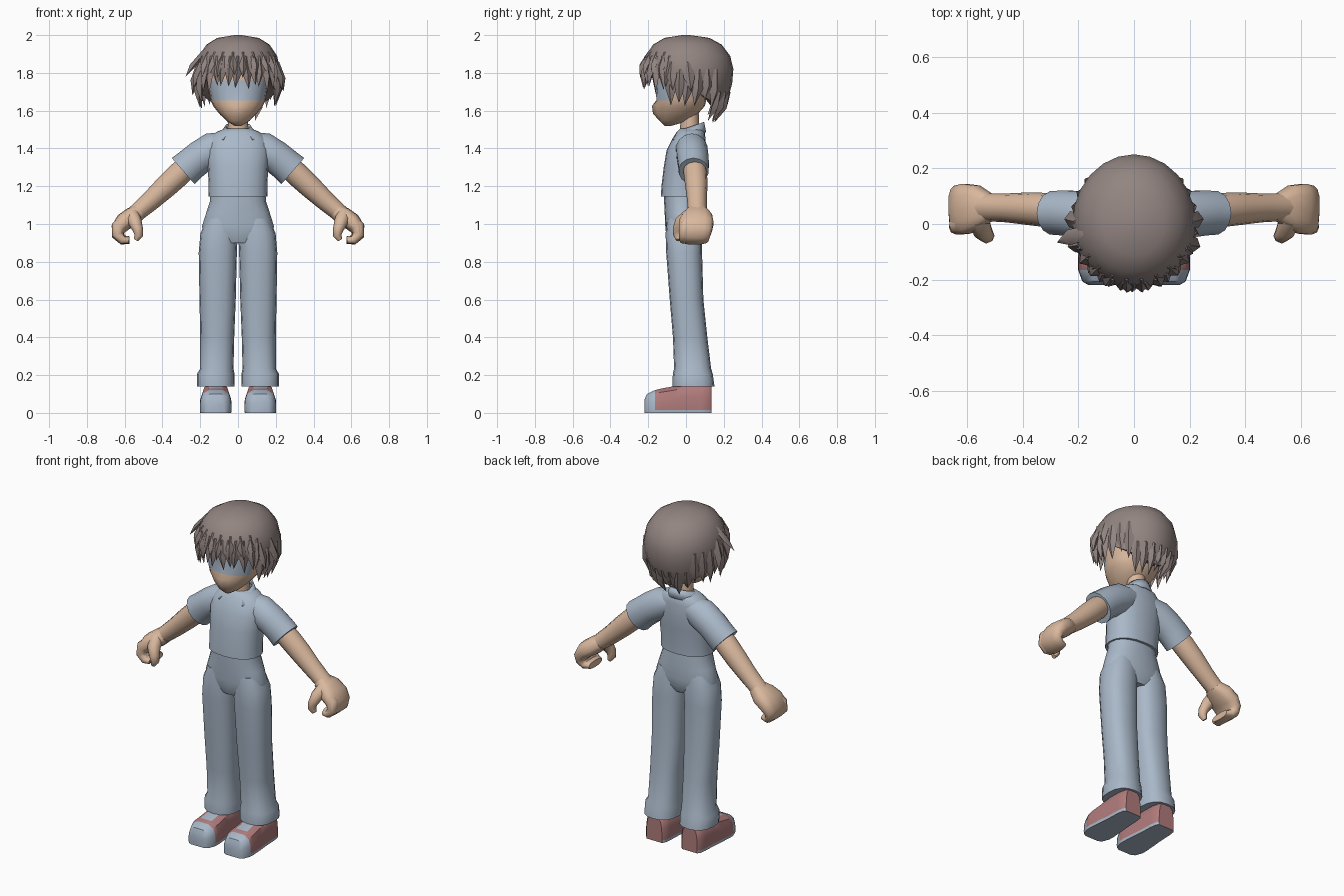
import bpy, bmesh, math, random
from mathutils import Vector

if "Cube" in bpy.data.objects:
    bpy.data.objects.remove(bpy.data.objects["Cube"])

random.seed(4)


def material(name, rgb):
    m = bpy.data.materials.new(name)
    m.diffuse_color = (*rgb, 1)
    m.use_nodes = True
    m.node_tree.nodes["Principled BSDF"].inputs["Base Color"].default_value = m.diffuse_color
    return m


BLUE = material("blue_grey", (0.40, 0.48, 0.58))
SKIN = material("skin", (0.70, 0.48, 0.34))
HAIR = material("brown_hair", (0.29, 0.235, 0.22))
RED = material("dusty_red", (0.44, 0.20, 0.20))


def finish(name, bm, mats, mirror=False, angle=50, rule=None):
    bmesh.ops.recalc_face_normals(bm, faces=bm.faces[:])
    if rule:
        for f in bm.faces:
            f.material_index = rule(f.calc_center_median(), f.normal)
    me = bpy.data.meshes.new(name)
    bm.to_mesh(me)
    bm.free()
    for m in mats:
        me.materials.append(m)
    me.shade_smooth()
    me.set_sharp_from_angle(angle=math.radians(angle))
    ob = bpy.data.objects.new(name, me)
    bpy.context.collection.objects.link(ob)
    if mirror:
        ob.modifiers.new("mirror", 'MIRROR').use_mirror_merge = False
    return ob


def skin_rings(bm, rings, caps=True):
    rows = [[bm.verts.new(p) for p in r] for r in rings]
    n = len(rows[0])
    for a, b in zip(rows, rows[1:]):
        for i in range(n):
            bm.faces.new((a[i], a[(i + 1) % n], b[(i + 1) % n], b[i]))
    if caps:
        bm.faces.new(rows[0])
        bm.faces.new(rows[-1])
    return rows


def tube(name, rings, mats, n=16, p=2.0, flat=False, mirror=False, rule=None):
    """Loft of rings (x, y, z, radius across, radius in depth)."""
    cs = [Vector(r[:3]) for r in rings]
    out = []
    for i, r in enumerate(rings):
        t = Vector((0, 0, 1)) if flat else (cs[min(i + 1, len(cs) - 1)] - cs[max(i - 1, 0)]).normalized()
        v = (Vector((0, 1, 0)) - t * t.y).normalized()
        u = v.cross(t)
        ring = []
        for k in range(n):
            a = 2 * math.pi * k / n
            c, s = math.cos(a), math.sin(a)
            c = math.copysign(abs(c) ** (2 / p), c)
            s = math.copysign(abs(s) ** (2 / p), s)
            ring.append(cs[i] + u * c * r[3] + v * s * r[4])
        out.append(ring)
    bm = bmesh.new()
    skin_rings(bm, out)
    return finish(name, bm, mats, mirror, rule=rule)


# Trousers: hips and legs with turned-up cuffs
tube("hips", [(0, -.015, .90, .12, .075), (0, -.013, .94, .185, .092), (0, -.013, .99, .19, .097),
              (0, -.015, 1.06, .168, .098), (0, -.018, 1.12, .148, .098), (0, -.02, 1.18, .145, .095)],
     [BLUE], 20, 2.3, flat=True)
tube("trouser_leg", [(.085, -.015, 1.03, .08, .085), (.1, -.012, .95, .099, .096), (.107, -.01, .85, .101, .095),
                     (.108, .003, .6, .096, .089), (.11, .022, .4, .09, .091), (.112, .035, .235, .088, .098),
                     (.118, .036, .205, .1, .106), (.118, .04, .14, .099, .111)],
     [BLUE], 16, 2.4, flat=True, mirror=True)

# Shirt: body, short sleeves, collar
tube("shirt_body", [(0, -.02, 1.145, .157, .113), (0, -.018, 1.2, .155, .112), (0, -.008, 1.3, .16, .11),
                    (0, .003, 1.39, .168, .106), (0, .015, 1.45, .155, .088), (0, .025, 1.487, .115, .075),
                    (0, .028, 1.505, .07, .06)], [BLUE], 20, 2.3, flat=True)
tube("sleeve", [(.06, .03, 1.42, .07, .07), (.13, .03, 1.395, .092, .085), (.2, .035, 1.355, .088, .085),
                (.25, .04, 1.315, .088, .083), (.29, .04, 1.28, .092, .08)], [BLUE], 14, mirror=True)
bm = bmesh.new()
top, low = [], []
for i in range(15):
    a = math.radians(-140 + 20 * i)
    k = (1 - math.cos(a)) / 2
    ri, ro = .068, .085 + .045 * k
    top.append(bm.verts.new((ri * math.sin(a), .028 + ri * math.cos(a), 1.54 - .045 * k)))
    low.append(bm.verts.new((ro * math.sin(a), .022 + ro * math.cos(a), 1.485 - .04 * k)))
for i in range(14):
    bm.faces.new((top[i], top[i + 1], low[i + 1], low[i]))
collar = finish("collar", bm, [BLUE])
collar.modifiers.new("thickness", 'SOLIDIFY').thickness = .008

# Arms and curled hands
tube("arm", [(.24, .04, 1.33, .06, .06), (.31, .05, 1.265, .064, .062), (.38, .055, 1.2, .061, .059),
             (.46, .058, 1.125, .053, .052), (.53, .06, 1.065, .047, .05), (.56, .06, 1.04, .045, .055)],
     [SKIN], 12, mirror=True)
tube("palm_and_fingers", [(.515, .06, 1.07, .042, .048), (.56, .06, 1.04, .05, .08), (.605, .055, 1.01, .048, .092),
                          (.632, .05, .975, .04, .09), (.635, .045, .94, .033, .083), (.61, .045, .915, .026, .075),
                          (.575, .045, .915, .02, .06)], [SKIN], 14, 2.6, mirror=True)
tube("index_finger", [(.595, .01, 1.02, .035, .04), (.637, -.005, .985, .034, .032), (.64, -.012, .945, .028, .026),
                      (.612, -.012, .915, .023, .024), (.58, -.01, .912, .015, .016)], [SKIN], 8, mirror=True)
tube("thumb", [(.56, .02, 1.045, .04, .04), (.545, -.025, 1.01, .036, .036), (.53, -.042, .97, .028, .029),
               (.525, -.042, .94, .023, .025), (.54, -.04, .915, .013, .014)], [SKIN], 8, mirror=True)

# Neck and head, with a band of blue across the eyes
tube("neck", [(0, .02, 1.46, .06, .055), (0, .02, 1.53, .053, .05), (0, .015, 1.64, .053, .05)],
     [SKIN], 12, flat=True)
head = tube("head", [(0, -.095, 1.52, .018, .018), (0, -.065, 1.545, .06, .075), (0, -.045, 1.585, .1, .11),
                     (0, -.03, 1.625, .132, .13), (0, -.025, 1.655, .145, .132), (0, -.02, 1.76, .16, .14),
                     (0, 0, 1.86, .165, .16), (0, 0, 1.93, .12, .12)], [SKIN, BLUE], 20, 2.3, flat=True,
            rule=lambda c, nrm: int(1.655 < c.z < 1.76 and c.y < -.085))
for v in head.data.vertices:            # nose and chin ridge
    if abs(v.co.x) < .005 and v.co.y < -.1 and 1.58 < v.co.z < 1.64:
        v.co.y -= .02

# Hair: cap that reaches lower at the back, then pointed locks around its rim
PROFILE = [(1.50, .09), (1.54, .11), (1.60, .165), (1.66, .195), (1.74, .216), (1.82, .222),
           (1.89, .207), (1.95, .167), (1.985, .11), (2.0, .02)]


def radius(z):
    for (z0, r0), (z1, r1) in zip(PROFILE, PROFILE[1:]):
        if z <= z1:
            return r0 + (r1 - r0) * (z - z0) / (z1 - z0)
    return .02


def hair_point(a, z, r):
    """Angle 0 is the front."""
    c = math.cos(a)
    return Vector((r * math.sin(a), -r * c * (1.04 if c > 0 else 1.13), z))


def rim(a):
    c = math.cos(a)
    return 1.73 + (.07 if c > 0 else .13) * c


N = 24
angles = [2 * math.pi * i / N for i in range(N)]
rings = [[hair_point(a, z, radius(z)) for a in angles] for z, _ in reversed(PROFILE[5:])]
for t in (.35, .7, 1):
    rings.append([hair_point(a, 1.82 + (rim(a) - 1.82) * t, radius(1.82 + (rim(a) - 1.82) * t)) for a in angles])
rings.append([hair_point(a, rim(a) + .02, radius(rim(a)) * .72) for a in angles])
bm = bmesh.new()
rows = skin_rings(bm, rings, caps=False)
bm.faces.new(rows[0])
finish("hair_cap", bm, [HAIR], angle=45)

bm = bmesh.new()


def lock(deg, z0, z1, half, tip_r, lean=0):
    a, w = math.radians(deg), math.radians(half)
    zm = z0 + (z1 - z0) * .55
    rm = (radius(z0) + tip_r) / 2 + .012
    sections = []
    for z, r, k, d in ((z0, radius(z0) - .008, 1, 0), (zm, rm, .8, .4)):
        b = a + math.radians(lean) * d
        sections.append([hair_point(b - w * k, z, r - .006), hair_point(b, z, r + .012),
                         hair_point(b + w * k, z, r - .006), hair_point(b, z, r - .03)])
    rows = skin_rings(bm, sections, caps=False)
    tip = bm.verts.new(hair_point(a + math.radians(lean), z1, tip_r))
    for i in range(4):
        bm.faces.new((rows[-1][i], rows[-1][(i + 1) % 4], tip))
    bm.faces.new(rows[0])


rand = random.uniform
for i in range(13):                      # fringe
    d = -66 + 11 * i
    lock(d, 1.89, 1.735 - .04 * abs(d) / 66 + rand(-.025, .02), 8, .218, rand(-5, 5))
for i in range(8):                       # second, shorter fringe layer
    lock(-56 + 16 * i, 1.91, 1.77 + rand(-.015, .02), 7, .236, rand(-5, 5))
for s in (-1, 1):
    for i in range(6):                   # sides
        lock(s * (70 + 12 * i), 1.82, 1.625 + rand(-.02, .035), 9, .208 - .004 * i, -s * rand(0, 8))
    for d in (70, 92):                   # flicked-out side tips
        lock(s * d, 1.86, 1.69 + rand(-.02, .03), 8, .242, s * 4)
for i in range(7):                       # nape
    lock(141 + 13 * i, 1.70, 1.555 + rand(-.02, .02), 9, .135, rand(-6, 6))
lock(-80, 1.92, 1.78, 8, .285, 3)        # one stray lock
finish("hair_locks", bm, [HAIR], angle=60)

# Shoes: blue toe cap, sole and tongue, red sides
sections = [(-.22, .045, .07), (-.207, .066, .1), (-.165, .081, .12), (-.135, .082, .128), (-.06, .077, .142),
            (0, .071, .16), (.08, .068, .16), (.122, .062, .155), (.135, .05, .145)]
rings = []
for y, w, h in sections:
    half = [(w, 0), (w * 1.03, .016), (w, .55 * h), (.85 * w, .85 * h), (.45 * w, h)]
    rings.append([(.118 + x, y, z) for x, z in half] + [(.118 - x, y, z) for x, z in reversed(half)])
bm = bmesh.new()
skin_rings(bm, rings)
finish("shoe", bm, [RED, BLUE], mirror=True, angle=40,
       rule=lambda c, nrm: int(c.y < -.165 or c.z < .017 or (nrm.z > .9 and -.13 < c.y < -.02)))
